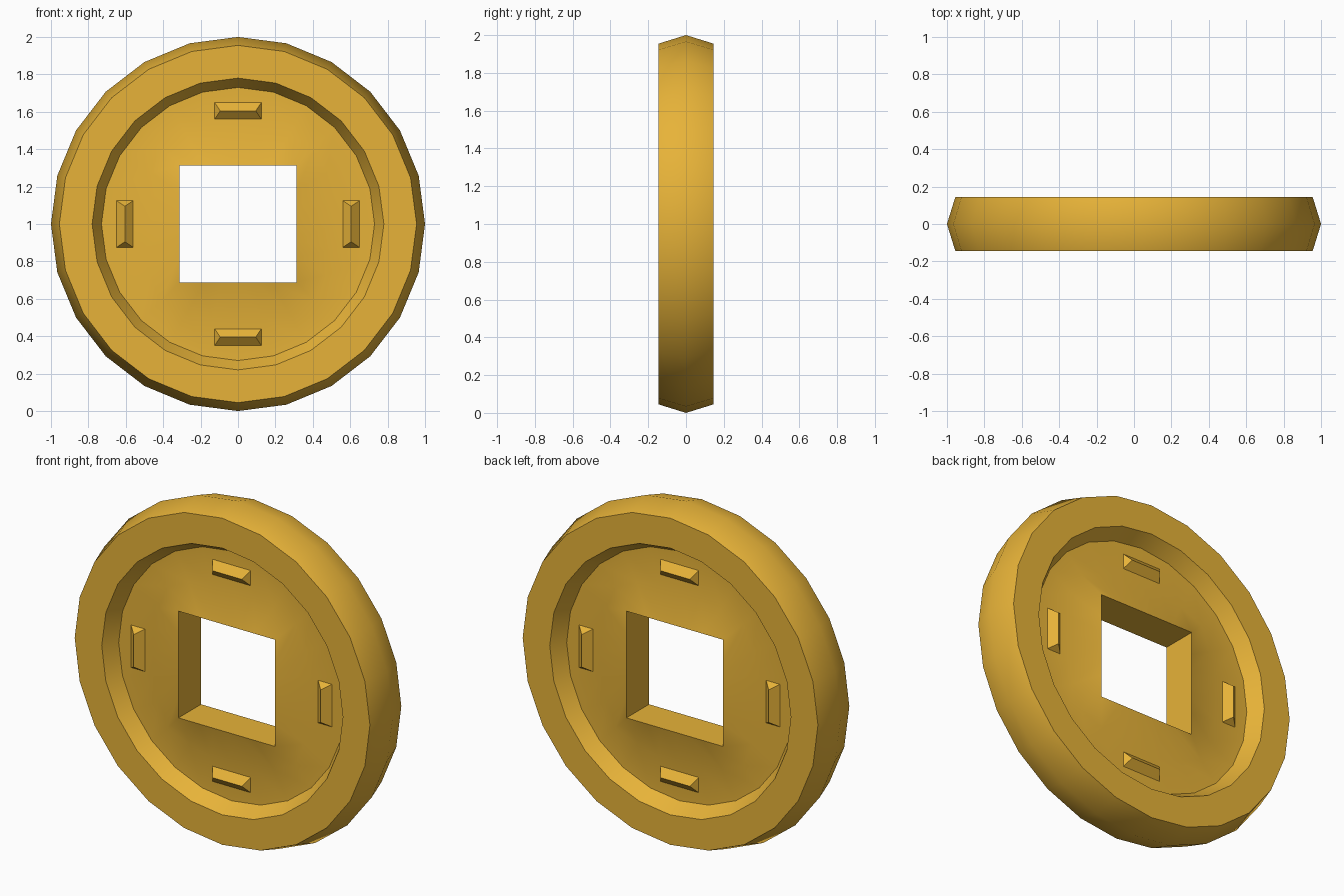
import bpy, bmesh
from math import sin, cos, pi

if "Cube" in bpy.data.objects:
    bpy.data.objects.remove(bpy.data.objects["Cube"])

SIDES = 24
gold = bpy.data.materials.new("gold")
gold.diffuse_color = (0.8, 0.45, 0.04, 1)
gold.use_nodes = True
gold.node_tree.nodes["Principled BSDF"].inputs["Base Color"].default_value = gold.diffuse_color


def finish(name, bm):
    bmesh.ops.recalc_face_normals(bm, faces=bm.faces)
    mesh = bpy.data.meshes.new(name)
    bm.to_mesh(mesh)
    bm.free()
    obj = bpy.data.objects.new(name, mesh)
    bpy.context.collection.objects.link(obj)
    mesh.materials.append(gold)
    return obj


def ring(bm, size, y, square):
    # square = 0 gives a circle, 1 a square, values between blend the two
    verts = []
    for i in range(SIDES):
        a = 2 * pi * i / SIDES
        k = size * (1 - square + square / max(abs(cos(a)), abs(sin(a))))
        verts.append(bm.verts.new((k * cos(a), y, 1 + k * sin(a))))
    return verts


# Coin body: front half of the section from hole to outer edge, then mirrored
front = [(0.312, -0.104, 1), (0.52, -0.06, 0.3), (0.73, -0.06, 0),
         (0.78, -0.145, 0), (0.955, -0.145, 0)]
section = front + [(1.0, 0, 0)] + [(s, -y, q) for s, y, q in reversed(front)]
bm = bmesh.new()
rings = [ring(bm, *p) for p in section]
for r0, r1 in zip(rings, rings[1:] + rings[:1]):
    for i in range(SIDES):
        j = (i + 1) % SIDES
        bm.faces.new((r0[i], r0[j], r1[j], r1[i]))
coin = finish("coin_body", bm)
bpy.context.view_layer.objects.active = coin
coin.select_set(True)
bpy.ops.object.shade_smooth_by_angle(angle=0.7)


# Raised hipped bars, four on each face
def bar(name, turn, side):
    bm = bmesh.new()

    def v(x, y, z):
        c, s = round(cos(turn)), round(sin(turn))
        return bm.verts.new((x * c - z * s, y * side, 1 + x * s + z * c))

    base = [v(x, 0.055, z) for x, z in
            ((-0.128, 0.555), (0.128, 0.555), (0.128, 0.655), (-0.128, 0.655))]
    left, right = v(-0.095, 0.1, 0.605), v(0.095, 0.1, 0.605)
    for f in ((base[0], base[1], right, left), (base[1], base[2], right),
              (base[2], base[3], left, right), (base[3], base[0], left), base):
        bm.faces.new(f)
    finish(name, bm)


for side, label in ((-1, "front"), (1, "back")):
    for k in range(4):
        bar(f"{label}_bar_{k + 1}", k * pi / 2, side)
